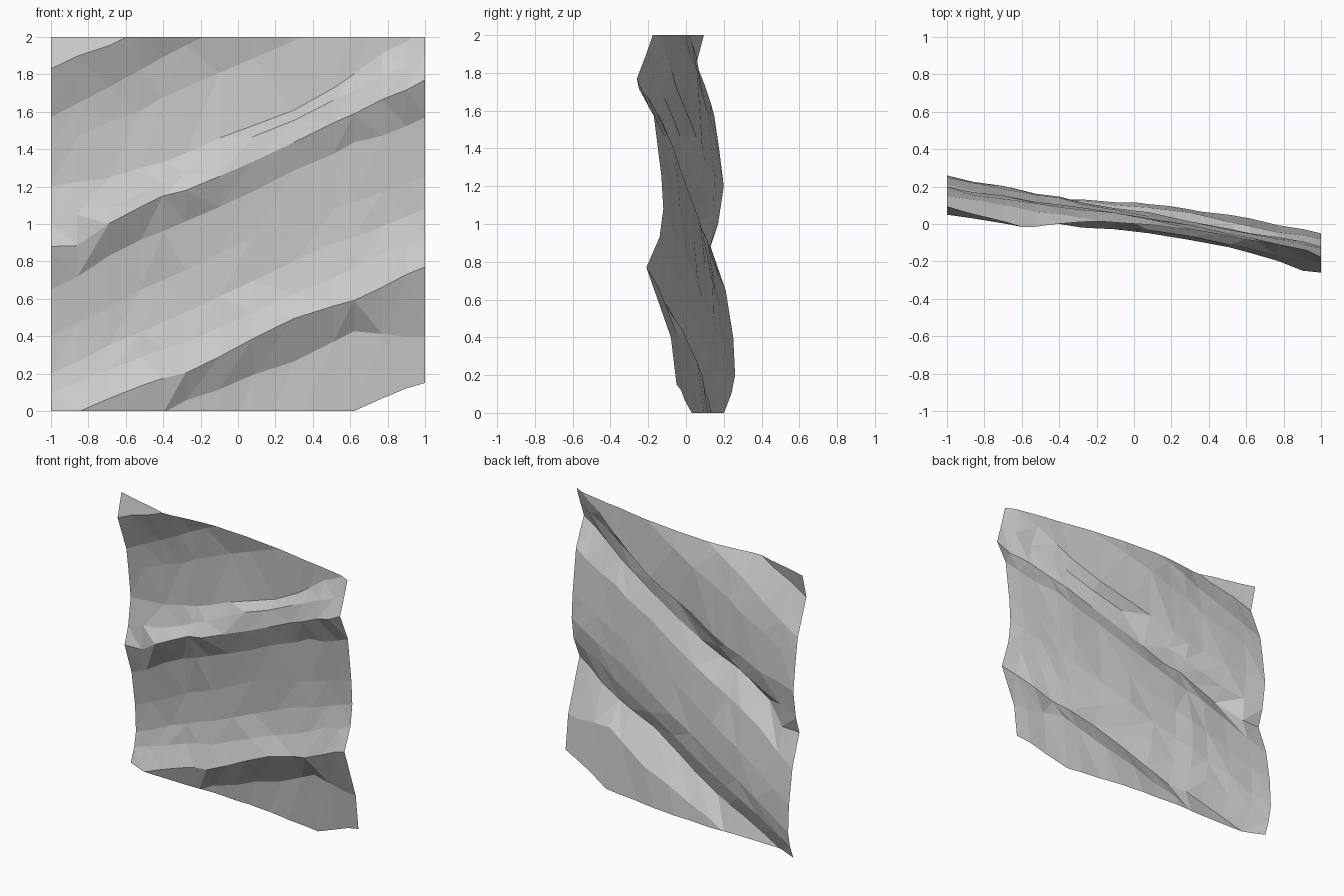
import bpy, bmesh, random
random.seed(4)

# Strata lines across the cliff, bottom to top: (x, z, y) control points
V1 = [(-1, -.8, .26), (0, -.28, .15), (.6, 0, .03), (1, .15, -.05)]
D1 = [(-1, -.33, .22), (-.4, 0, .13), (.1, .2, .08), (.35, .27, .05), (.6, .43, -.01), (1, .4, -.08)]
R1 = [(-1, -.08, .17), (-.8, .02, .13), (-.42, .18, .07), (-.3, .2, .04), (.12, .4, -.03),
      (.35, .52, -.075), (.57, .59, -.11), (.7, .61, -.13), (.86, .72, -.17), (1, .77, -.21)]
L1 = [(-1, .1, .24), (-.4, .32, .12), (0, .48, .04), (.6, .76, -.06), (1, .93, -.14)]
V2 = [(-1, .2, .26), (-.6, .4, .18), (-.4, .48, .14), (.2, .76, .04), (1, 1.08, -.12)]
M2 = [(-1, .4, .25), (0, .9, .06), (1, 1.25, -.13)]
D2 = [(-1, .65, .21), (-.6, .87, .12), (.15, 1.2, 0), (.5, 1.38, -.06), (1, 1.57, -.17)]
R2 = [(-1, .88, .13), (-.86, .88, .12), (-.69, 1.01, .04), (-.52, 1.09, .01), (.05, 1.33, -.05),
      (.3, 1.43, -.09), (.51, 1.54, -.13), (.77, 1.67, -.2), (.9, 1.71, -.255), (1, 1.77, -.26)]
L2 = [(-1, 1, .17), (-.5, 1.17, .08), (0, 1.42, -.01), (1, 1.9, -.21)]
V3 = [(-1, 1.2, .2), (-.6, 1.26, .13), (-.4, 1.34, .1), (.3, 1.6, 0), (1, 2.05, -.16)]
M3 = [(-1, 1.4, .175), (0, 1.85, .04), (1, 2.25, -.17)]
D3 = [(-1, 1.57, .15), (-.4, 1.9, .05), (1, 2.57, -.2)]
R3 = [(-1, 1.83, .05), (-.6, 2.0, -.02), (1, 2.75, -.27)]
L3 = [(-1, 2.02, .1), (1, 3, -.2)]
ROWS = [V1, D1, R1, L1, V2, M2, D2, R2, L2, V3, M3, D3, R3, L3]
COLS = [-1, -.86, -.69, -.52, -.4, -.28, -.1, .08, .3, .51, .62, .77, .9, 1]


def sample(line, x):
    for a, b in zip(line, line[1:]):
        if x <= b[0]:
            t = (x - a[0]) / (b[0] - a[0])
            return a[1] + t * (b[1] - a[1]), a[2] + t * (b[2] - a[2])


# Loft the strata into a faceted sheet
bm = bmesh.new()
grid = []
for line in ROWS:
    row = []
    for x in COLS:
        z, y = sample(line, x)
        if abs(x) < 1:
            y += random.uniform(-.007, .007)
            z += random.uniform(-.012, .012)
        row.append(bm.verts.new((x, y, z)))
    grid.append(row)
for lo, hi in zip(grid, grid[1:]):
    for i in range(len(COLS) - 1):
        a, b, c, d = lo[i], lo[i + 1], hi[i + 1], hi[i]
        for tri in (((a, b, c), (a, c, d)) if random.random() < .6 else ((a, b, d), (b, c, d))):
            bm.faces.new(tri)

# Trim flat at the bottom and the top
for z, n in ((0, -1), (2, 1)):
    bmesh.ops.bisect_plane(bm, geom=bm.verts[:] + bm.edges[:] + bm.faces[:],
                           plane_co=(0, 0, z), plane_no=(0, 0, n), clear_outer=True)
mesh = bpy.data.meshes.new("cliff_wall")
bm.to_mesh(mesh)
bm.free()
bpy.context.collection.objects.link(bpy.data.objects.new("cliff_wall", mesh))
